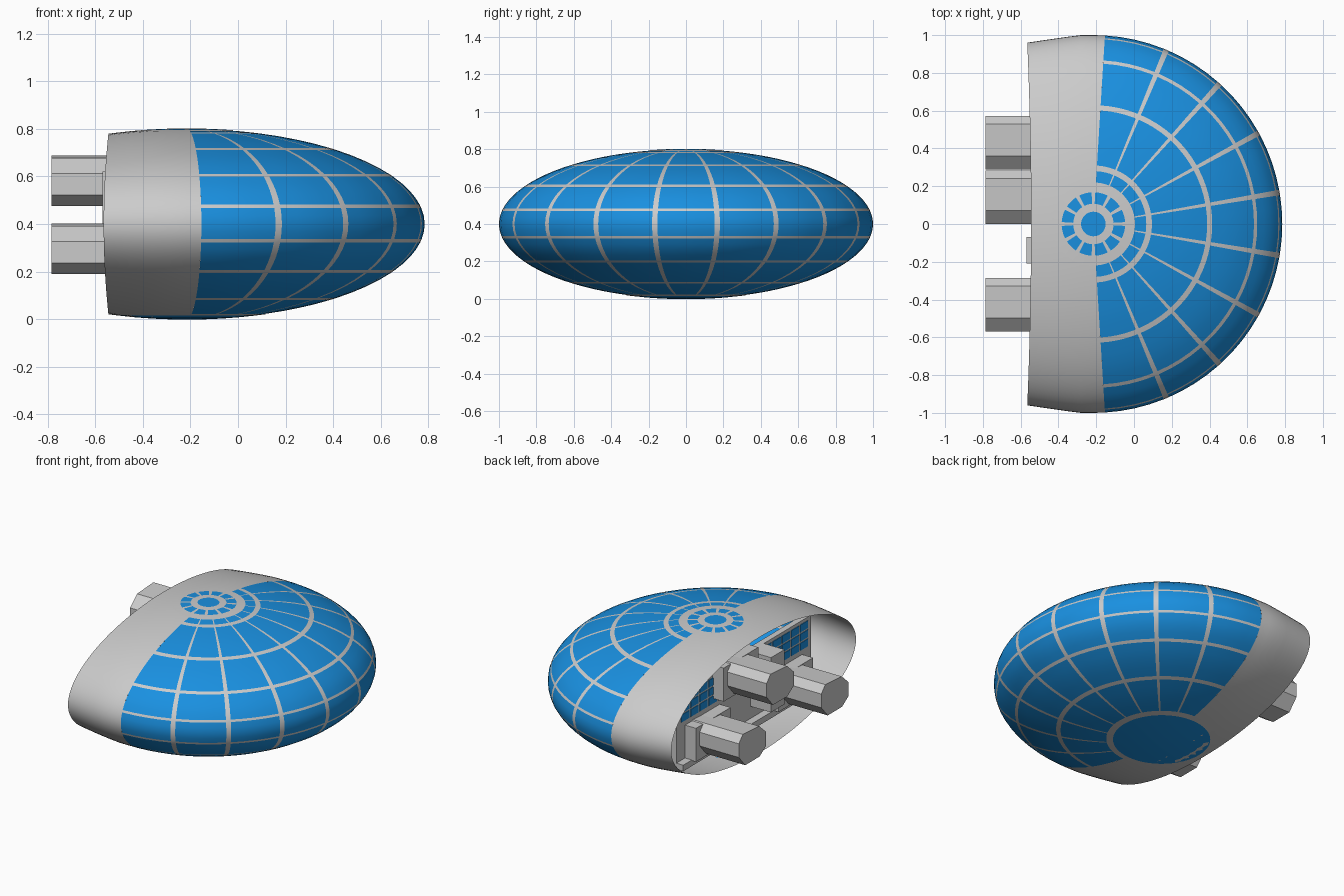
import bpy, bmesh
from math import sin, cos, acos, pi, radians

if "Cube" in bpy.data.objects:
    bpy.data.objects.remove(bpy.data.objects["Cube"])

CX, CZ, H = -0.215, 0.4, 0.4      # ellipsoid centre and half height (radius is 1)

blue = bpy.data.materials.new("blue_glass")
blue.diffuse_color = (0.01, 0.28, 0.75, 1)
blue.use_nodes = True
blue.node_tree.nodes["Principled BSDF"].inputs["Base Color"].default_value = blue.diffuse_color


def finish(name, bm, mat=None, smooth=True):
    bmesh.ops.remove_doubles(bm, verts=bm.verts, dist=0.0002)
    me = bpy.data.meshes.new(name)
    bm.to_mesh(me)
    bm.free()
    ob = bpy.data.objects.new(name, me)
    bpy.context.collection.objects.link(ob)
    if mat:
        me.materials.append(mat)
    if smooth:
        bpy.ops.object.select_all(action='DESELECT')
        ob.select_set(True)
        bpy.context.view_layer.objects.active = ob
        bpy.ops.object.shade_smooth_by_angle(angle=radians(35))
    return ob


def surf(phi, t, off):
    return (CX + cos(t) * cos(phi), cos(t) * sin(phi), CZ + (H + off) * sin(t))


def cell(bm, u0, u1, t0, t1, off=0.0):
    """Curved patch of the ellipsoid between two longitudes and two latitudes."""
    n = max(1, round(abs(u1 - u0) / 0.085))
    m = max(1, round(abs(t1 - t0) / 0.08))
    g = [[bm.verts.new(surf(u0 + (u1 - u0) * i / n, t0 + (t1 - t0) * j / m, off))
          for j in range(m + 1)] for i in range(n + 1)]
    for i in range(n):
        for j in range(m):
            bm.faces.new((g[i][j], g[i + 1][j], g[i + 1][j + 1], g[i][j + 1]))


def panels(glass, frame, us, ts, off=0.0):
    """us / ts: (start, end, is_glass) spans; glass only where both are glass."""
    for u0, u1, ug in us:
        for t0, t1, tg in ts:
            cell(glass if ug and tg else frame, u0, u1, t0, t1, off)


def spans(start, end, count, half, closed=False):
    step, out = (end - start) / count, []
    for i in range(count):
        a, b = start + i * step, start + (i + 1) * step
        lo = a + half if (i or closed) else a
        hi = b - half if (i < count - 1 or closed) else b
        if lo > a:
            out.append((a, lo, False))
        out.append((lo, hi, True))
        if hi < b:
            out.append((hi, b, False))
    return out


# Half dome: blue panels with a flush grey lattice
EDGE = radians(86.5)
lats = [radians(d) for d in (-52, -30, -10.1, 10.8, 30.8, 52)]
rows, prev = [(-acos(0.05), -acos(0.33), False)], -acos(0.33)
for t in lats:
    rows += [(prev, t - 0.017, True), (t - 0.017, t + 0.017, False)]
    prev = t + 0.017
rows += [(prev, acos(0.31), True), (acos(0.31), acos(0.28), False),
         (acos(0.28), acos(0.22), True), (acos(0.22), acos(0.05), False)]
glass, frame = bmesh.new(), bmesh.new()
panels(glass, frame, spans(-EDGE, EDGE, 9, 0.0145), rows)
finish("dome_glass", glass, blue)
finish("dome_frame", frame)

# Roof rosette and floor disc, laid just over the hull
glass, frame = bmesh.new(), bmesh.new()
panels(glass, frame, spans(0, 2 * pi, 12, 0.06, True),
       [(acos(0.22), acos(0.168), False), (acos(0.168), acos(0.107), True),
        (acos(0.107), acos(0.065), False)], 0.002)
cell(glass, 0, 2 * pi, acos(0.065), pi / 2, 0.002)
cell(glass, 0, 2 * pi, -acos(0.29), -pi / 2, 0.002)
cell(frame, 0, 2 * pi, -acos(0.33), -acos(0.29), 0.002)
finish("rosette_glass", glass, blue)
finish("rosette_frame", frame)

# Rear hull band, lofted from the dome edge to the open stern
bm = bmesh.new()
sections = [(CX, 0.061, 0, 0.998, 1), (CX, 0, 0, 1, 1), (-0.28, 0, 0, 1, 1),
            (-0.36, 0, 0, 0.99, 0.994), (-0.45, 0, 0, 0.977, 0.977),
            (-0.545, 0, -0.02, 0.96, 0.95)]
N = 96
rings = []
for x, lin, quad, sy, sz in sections:
    ring = []
    for k in range(N):
        c, s = cos(2 * pi * k / N), sin(2 * pi * k / N)
        ring.append(bm.verts.new((x + lin * abs(c) + quad * c * c, sy * c, CZ + H * sz * s)))
    rings.append(ring)
for a, b in zip(rings, rings[1:]):
    for k in range(N):
        q = (k + 1) % N
        pts = list(dict.fromkeys((a[k], a[q], b[q], b[k])))
        bm.faces.new(pts)
finish("rear_hull", bm)


def box(name, x0, x1, y0, y1, z0, z1, mat=None):
    bm = bmesh.new()
    bmesh.ops.create_cube(bm, size=1)
    for v in bm.verts:
        v.co = ((x0 + x1) / 2 + v.co.x * (x1 - x0), (y0 + y1) / 2 + v.co.y * (y1 - y0),
                (z0 + z1) / 2 + v.co.z * (z1 - z0))
    return finish(name, bm, mat, False)


# Engine bulkhead with a grid of small windows
box("bulkhead", -0.42, -0.38, -0.7, 0.7, 0.16, 0.62)
for r in range(3):
    for c in range(14):
        y, z = -0.665 + c * 0.095, 0.43 + r * 0.06
        box("bulkhead_window", -0.424, -0.41, y, y + 0.08, z, z + 0.048, blue)
box("bulkhead_ledge", -0.47, -0.40, -0.7, 0.7, 0.14, 0.18)
box("centre_pylon", -0.57, -0.40, -0.21, -0.07, 0.26, 0.62)

# Three faceted engine nozzles on square mounts
profile = [(-0.142, -0.06), (-0.142, 0.03), (-0.07, 0.095), (0.1, 0.106),
           (0.142, 0.06), (0.142, -0.03), (0.075, -0.106), (-0.075, -0.106)]
for name, cy, cz in (("left_nozzle", 0.43, 0.296), ("upper_nozzle", 0.142, 0.582),
                     ("right_nozzle", -0.427, 0.296)):
    bm = bmesh.new()
    ends = [[bm.verts.new((x, cy + y, cz + z)) for y, z in profile] for x in (-0.785, -0.41)]
    for k in range(8):
        q = (k + 1) % 8
        bm.faces.new((ends[0][k], ends[0][q], ends[1][q], ends[1][k]))
    for e in ends:
        bm.faces.new(e)
    bmesh.ops.recalc_face_normals(bm, faces=bm.faces)
    finish(name, bm, None, False)
    box(name + "_mount", -0.50, -0.40, cy - 0.18, cy + 0.18, cz - 0.12, cz + 0.10)
